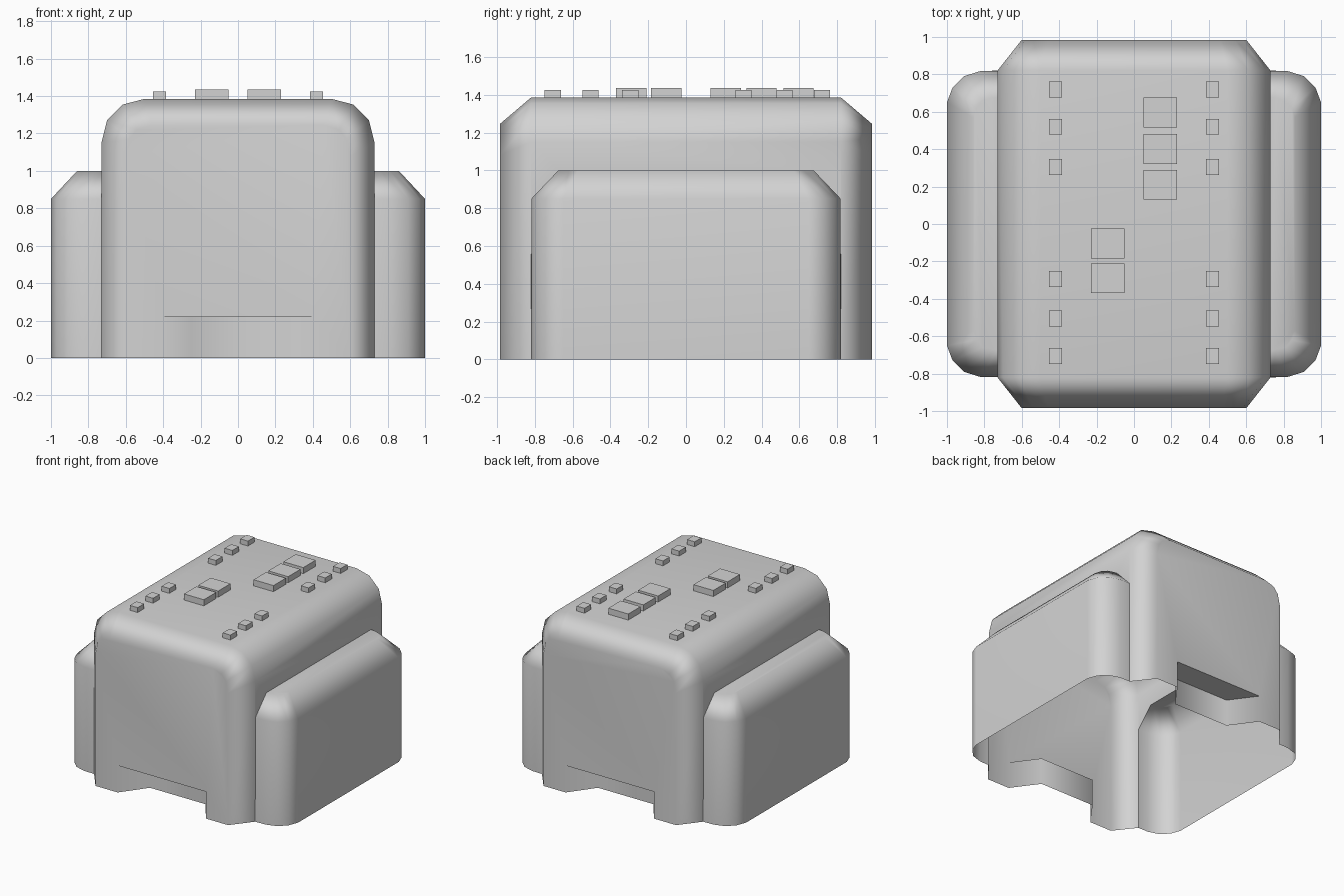
import bpy, bmesh
from math import radians

cube = bpy.data.objects.get("Cube")
if cube:
    bpy.data.objects.remove(cube, do_unlink=True)

grey = bpy.data.materials.new("plain grey")
grey.use_nodes = True
GREY = (0.65, 0.65, 0.65, 1)
grey.diffuse_color = GREY
grey.node_tree.nodes["Principled BSDF"].inputs["Base Color"].default_value = GREY

LOW = -0.2   # solids run below the floor, then get trimmed open at z = 0


def add_object(name, bm):
    bmesh.ops.recalc_face_normals(bm, faces=bm.faces)
    mesh = bpy.data.meshes.new(name)
    bm.to_mesh(mesh)
    bm.free()
    mesh.materials.append(grey)
    obj = bpy.data.objects.new(name, mesh)
    bpy.context.collection.objects.link(obj)
    return obj


def loft(name, sections):
    """Skin a stack of matching closed loops and cap both ends."""
    bm = bmesh.new()
    rings = [[bm.verts.new(p) for p in s] for s in sections]
    for a, b in zip(rings, rings[1:]):
        for i in range(len(a)):
            j = (i + 1) % len(a)
            bm.faces.new((a[i], a[j], b[j], b[i]))
    bm.faces.new(rings[0])
    bm.faces.new(rings[-1])
    return add_object(name, bm)


def activate(obj):
    bpy.ops.object.select_all(action='DESELECT')
    obj.select_set(True)
    bpy.context.view_layer.objects.active = obj


def boolean(target, tool, operation):
    activate(target)
    mod = target.modifiers.new("cut", 'BOOLEAN')
    mod.operation, mod.object, mod.solver = operation, tool, 'EXACT'
    bpy.ops.object.modifier_apply(modifier=mod.name)
    bpy.data.objects.remove(tool, do_unlink=True)


# Central body: rounded arch profile, with chamfered front and back ends
arch = [(.73, LOW), (.73, 1.15), (.70, 1.27), (.615, 1.355), (.5, 1.385)]
end = [(.6, LOW), (.6, 1.08), (.58, 1.17), (.54, 1.22), (.46, 1.245)]


def arch_section(half, y):
    return [(x, y, z) for x, z in half] + [(-x, y, z) for x, z in reversed(half)]


shell = loft("body_shell", [arch_section(end, -.985), arch_section(arch, -.82),
                            arch_section(arch, .82), arch_section(end, .985)])

# Side bulges: rounded plan with a chamfered top
plan = [(.5, .818), (.82, .818), (.91, .79), (.97, .73), (1, .65)]
top = [(.5, .675), (.76, .675), (.81, .66), (.845, .62), (.86, .57)]


def plan_section(half, z, side):
    return [(side * x, y, z) for x, y in half] + \
           [(side * x, -y, z) for x, y in reversed(half)]


for side in (-1, 1):
    bulge = loft("side_bulge", [plan_section(plan, LOW, side),
                                plan_section(plan, .85, side),
                                plan_section(top, 1.0, side)])
    boolean(shell, bulge, 'UNION')

# Tapered recesses low on the front and back
for side in (-1, 1):
    outline = [(-.4, 1.2), (-.4, .985), (-.25, .78), (.25, .78), (.4, .985), (.4, 1.2)]
    cutter = loft("recess_cutter", [[(x, side * y, z) for x, y in outline]
                                    for z in (LOW * 2, .22)])
    boolean(shell, cutter, 'DIFFERENCE')

# Trim the underside so the shell is hollow and open
bm = bmesh.new()
bm.from_mesh(shell.data)
bmesh.ops.bisect_plane(bm, geom=bm.verts[:] + bm.edges[:] + bm.faces[:], dist=1e-5,
                       plane_co=(0, 0, 0), plane_no=(0, 0, -1), clear_outer=True)
bmesh.ops.remove_doubles(bm, verts=bm.verts, dist=.004)
bm.to_mesh(shell.data)
bm.free()
activate(shell)
bpy.ops.object.shade_smooth_by_angle(angle=radians(60))
weighted = shell.modifiers.new("even shading", 'WEIGHTED_NORMAL')
weighted.keep_sharp = True


# Raised blocks on the roof
def block(name, x, y, width, depth, height):
    bm = bmesh.new()
    bmesh.ops.create_cube(bm, size=1)
    for v in bm.verts:
        v.co = (x + v.co.x * width, y + v.co.y * depth, 1.385 + (v.co.z + .5) * height)
    return add_object(name, bm)


for x in (-.42, .42):
    for y in (.72, .52, .305, -.295, -.505, -.705):
        block("small_block", x, y, .07, .085, .04)
for x, y in ((.14, .595), (.14, .4), (.14, .21), (-.14, -.105), (-.14, -.29)):
    block("large_block", x, y, .18, .16, .05)
